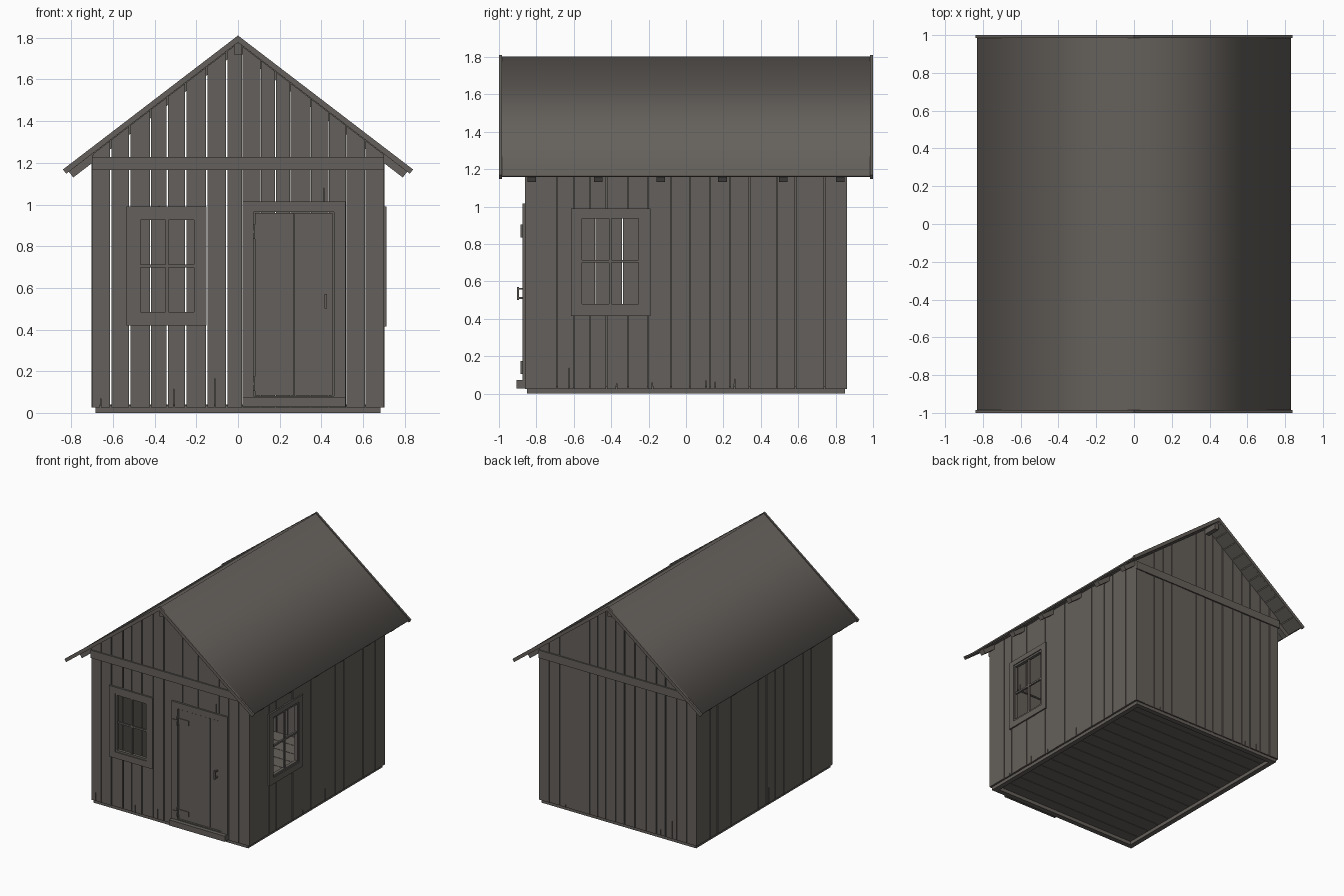
import bpy, bmesh, math, random

random.seed(4)
if "Cube" in bpy.data.objects:
    bpy.data.objects.remove(bpy.data.objects["Cube"])

wood = bpy.data.materials.new("weathered_wood")
wood.use_nodes = True
wood.diffuse_color = (0.13, 0.118, 0.106, 1)
wood.node_tree.nodes["Principled BSDF"].inputs["Base Color"].default_value = wood.diffuse_color

SLOPE = 0.765
COS = 1 / math.hypot(1, SLOPE)
SIN = SLOPE * COS


def prism(bm, pts, axis, lo, hi):
    """Extrude a 2D outline along one axis; the outline uses the other two."""
    def place(p, d):
        return {"x": (d, p[0], p[1]), "y": (p[0], d, p[1]), "z": (p[0], p[1], d)}[axis]
    a = [bm.verts.new(place(p, lo)) for p in pts]
    b = [bm.verts.new(place(p, hi)) for p in pts]
    caps = [bm.faces.new(a), bm.faces.new(b[::-1])]
    for i in range(len(pts)):
        j = (i + 1) % len(pts)
        bm.faces.new((a[j], a[i], b[i], b[j]))
    return caps


def rect(u0, u1, v0, v1):
    return [(u0, v0), (u1, v0), (u1, v1), (u0, v1)]


def box(bm, x0, x1, y0, y1, z0, z1):
    prism(bm, rect(x0, x1, y0, y1), "z", z0, z1)


def ring(bm, outer, inner, axis, lo, hi):
    """Four mitred boards between two rectangles."""
    o, n = rect(*outer), rect(*inner)
    for i in range(4):
        j = (i + 1) % 4
        prism(bm, [o[i], o[j], n[j], n[i]], axis, lo, hi)


def finish(bm, name):
    bmesh.ops.recalc_face_normals(bm, faces=bm.faces[:])
    mesh = bpy.data.meshes.new(name)
    bm.to_mesh(mesh)
    bm.free()
    mesh.materials.append(wood)
    obj = bpy.data.objects.new(name, mesh)
    bpy.context.collection.objects.link(obj)
    return obj


def chevron(top, reach, t):
    """Gable-shaped band of thickness t, cut square at the eaves."""
    ez = top - SLOPE * reach
    ix, iz = reach - t * SIN, ez - t * COS
    return [(-reach, ez), (0, top), (reach, ez), (ix, iz), (0, top - t / COS), (-ix, iz)]


def plank_wall(name, edges, axis, lo, hi, top, openings=(), gap=lambda u: 0.004):
    """Upright boards with gaps and a few cracks, cut around openings."""
    bm = bmesh.new()
    z0 = 0.025
    for a, b in zip(edges, edges[1:]):
        a, b = a + gap(a) / 2, b - gap(b) / 2
        shift = random.uniform(-0.002, 0.002)
        cuts = sorted({a, b, *(u for o in openings for u in o[:2] if a < u < b)})
        for c, d in zip(cuts, cuts[1:]):
            mid = (c + d) / 2
            hole = next((o for o in openings if o[0] < mid < o[1]), None)
            spans = [(z0, hole[2]), (hole[3], None)] if hole else [(z0, None)]
            for s, e in spans:
                if e is not None and e - s < 0.01:
                    continue
                pts = [(c, s)]
                if d - c > 0.07 and random.random() < 0.35:
                    m = random.uniform(c + 0.02, d - 0.02)
                    pts += [(m - 0.002, s), (m, s + random.uniform(0.05, 0.2)), (m + 0.002, s)]
                pts.append((d, s))
                if e is not None:
                    pts += [(d, e), (c, e)]
                else:
                    pts.append((d, top(d)))
                    if c < 0 < d:
                        pts.append((0, top(0)))
                    pts.append((c, top(c)))
                prism(bm, pts, axis, lo + shift, hi + shift)
    return finish(bm, name)


def window(name, outer, opening, axis, face, sign):
    """Mitred casing, sash and crossed glazing bars."""
    bm = bmesh.new()

    def span(back, front):
        return sorted((face + sign * back, face + sign * front))
    ring(bm, outer, opening, axis, *span(-0.012, 0.012))
    u0, u1, v0, v1 = opening
    sash = (u0 + 0.012, u1 - 0.012, v0 + 0.015, v1 - 0.015)
    ring(bm, opening, sash, axis, *span(-0.02, 0.005))
    u, v = (u0 + u1) / 2, (v0 + v1) / 2
    prism(bm, rect(u - 0.007, u + 0.007, sash[2], sash[3]), axis, *span(-0.014, 0))
    prism(bm, rect(sash[0], sash[1], v - 0.007, v + 0.007), axis, *span(-0.014, 0))
    return finish(bm, name)


# Base frame and floor
bm = bmesh.new()
ring(bm, (-0.685, 0.685, -0.85, 0.85), (-0.645, 0.645, -0.81, 0.81), "z", 0, 0.035)
finish(bm, "base_frame")

bm = bmesh.new()
count = 14
step = 1.68 / count
for i in range(count):
    y = -0.84 + i * step
    box(bm, -0.68, 0.68, y + 0.002, y + step - 0.002, 0.028, 0.04)
finish(bm, "floor_planks")

# Walls
front_window = (-0.48, -0.2, 0.47, 0.94)
side_window = (-0.567, -0.243, 0.465, 0.95)
door_hole = (0.07, 0.465, 0.075, 0.97)
gable_edges = [-0.7, -0.61, -0.52, -0.42, -0.34, -0.25, -0.15, -0.055, 0.02, 0.11,
               0.18, 0.25, 0.35, 0.435, 0.52, 0.61, 0.7]
side_edges = [-0.86, -0.69, -0.6, -0.515, -0.425, -0.31, -0.205, -0.08, 0.02, 0.13,
              0.235, 0.34, 0.485, 0.585, 0.74, 0.86]


def gable_top(u):
    return 1.775 - SLOPE * abs(u)


def gable_gap(u):
    return 0.007 if u < 0 else 0.003


plank_wall("front_wall", gable_edges, "y", -0.86, -0.845, gable_top,
           (front_window, door_hole), gable_gap)
plank_wall("back_wall", gable_edges, "y", 0.845, 0.86, gable_top, (), gable_gap)
plank_wall("left_wall", side_edges, "x", 0.685, 0.7, lambda u: 1.235, (side_window,))
plank_wall("right_wall", [-u for u in reversed(side_edges)], "x", -0.7, -0.685, lambda u: 1.235)

# Cross beams under both gables
for name, s in (("front_beam", -1), ("back_beam", 1)):
    bm = bmesh.new()
    box(bm, -0.7, 0.7, *sorted((s * 0.855, s * 0.87)), 1.165, 1.228)
    finish(bm, name)

# Windows
window("front_window", (-0.535, -0.15, 0.42, 0.99), front_window, "y", -0.86, -1)
window("side_window", (-0.615, -0.19, 0.415, 0.99), side_window, "x", 0.7, 1)

# Door with casing, step, hinges and handle
bm = bmesh.new()
ring(bm, (0.022, 0.517, 0.03, 1.015), (0.075, 0.46, 0.08, 0.965), "y", -0.874, -0.85)
finish(bm, "door_casing")

bm = bmesh.new()
door_edges = [0.08, 0.175, 0.27, 0.36, 0.455]
for a, b in zip(door_edges, door_edges[1:]):
    box(bm, a + 0.001, b - 0.001, -0.866, -0.85, 0.084, 0.96)
finish(bm, "door")

bm = bmesh.new()
box(bm, 0.022, 0.517, -0.905, -0.85, 0.028, 0.073)
finish(bm, "door_step")

bm = bmesh.new()
for z in (0.14, 0.87):
    box(bm, 0.072, 0.082, -0.885, -0.86, z - 0.035, z + 0.035)
    box(bm, 0.035, 0.08, -0.88, -0.87, z - 0.006, z + 0.006)
    box(bm, 0.08, 0.17, -0.871, -0.864, z - 0.02, z + 0.02)
finish(bm, "door_hinges")

bm = bmesh.new()
box(bm, 0.415, 0.427, -0.903, -0.893, 0.5, 0.57)
for z in (0.505, 0.555):
    box(bm, 0.415, 0.427, -0.895, -0.864, z, z + 0.01)
finish(bm, "door_handle")

# Roof sheet: smooth over the ridge and eaves, sharp at the gable ends
bm = bmesh.new()
caps = prism(bm, chevron(1.803, 0.83, 0.012), "y", -0.99, 0.99)
for f in bm.faces:
    f.smooth = True
for cap in caps:
    cap.smooth = False
    for e in cap.edges:
        e.smooth = False
finish(bm, "roof")

# Sheathing boards on the underside
bm = bmesh.new()
rows = 10
for s in (-1, 1):
    for i in range(rows):
        x0, x1 = 0.815 * i / rows + 0.003, 0.815 * (i + 1) / rows - 0.003
        under = [(s * x, h - SLOPE * x) for x, h in
                 ((x0, 1.79), (x1, 1.79), (x1, 1.778), (x0, 1.778))]
        prism(bm, under, "y", -0.985, 0.985)
finish(bm, "roof_sheathing")

# Gable edge trim
for name, y0 in (("front_roof_trim", -1.0), ("back_roof_trim", 0.985)):
    bm = bmesh.new()
    prism(bm, chevron(1.811, 0.84, 0.026), "y", y0, y0 + 0.015)
    finish(bm, name)

# Rafters and ridge beam
bm = bmesh.new()
for y in (-0.825, -0.47, -0.135, 0.195, 0.52, 0.825):
    prism(bm, chevron(1.785, 0.815, 0.04), "y", y - 0.023, y + 0.023)
finish(bm, "rafters")

bm = bmesh.new()
box(bm, -0.018, 0.018, -0.97, 0.97, 1.72, 1.775)
finish(bm, "ridge_beam")
